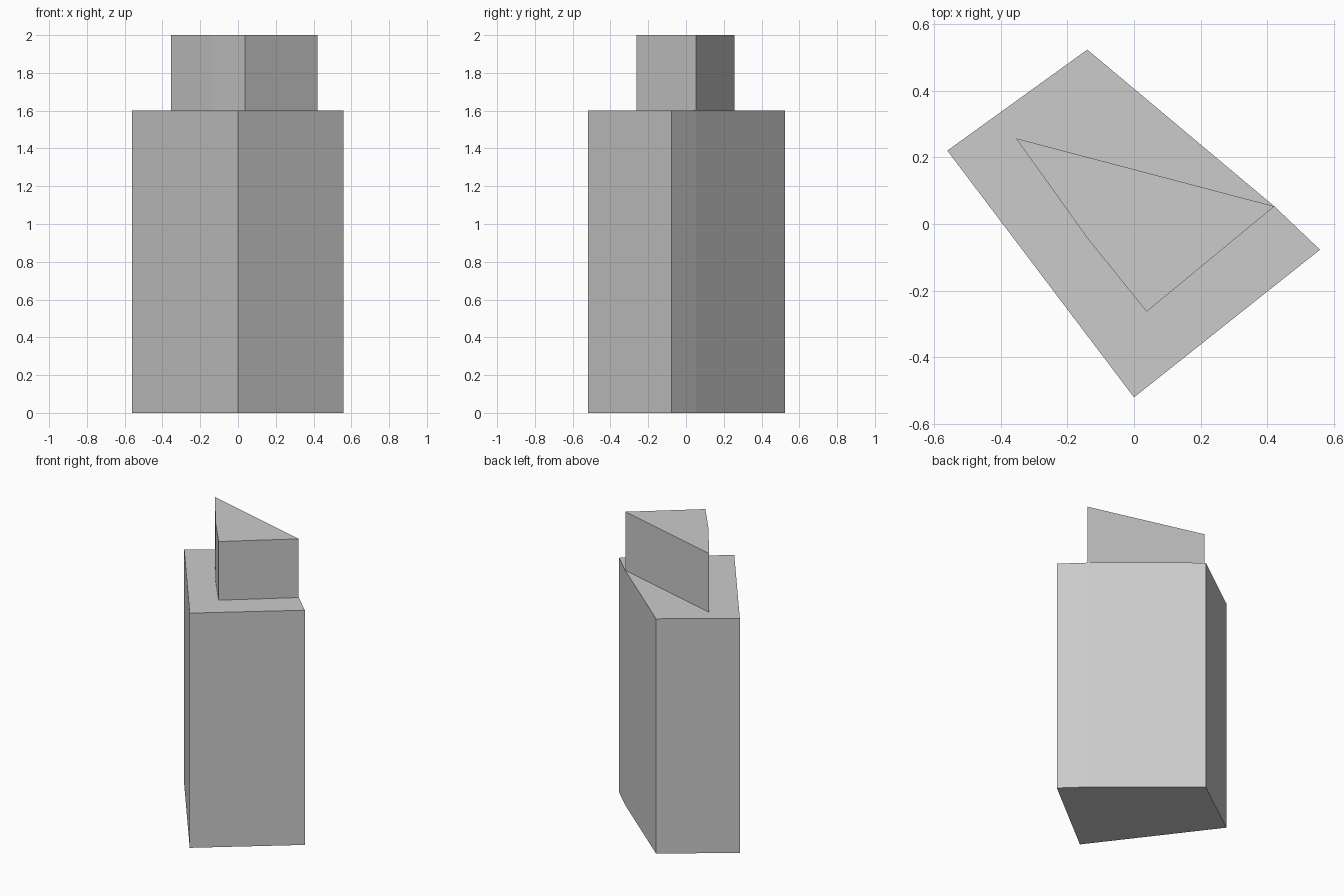
import bpy
import bmesh

if "Cube" in bpy.data.objects:
    bpy.data.objects.remove(bpy.data.objects["Cube"])


def prism(name, outline, z0, z1):
    """Extrude a counter-clockwise outline from z0 up to z1."""
    bm = bmesh.new()
    base = bm.faces.new([bm.verts.new((x, y, z0)) for x, y in outline])
    top = bmesh.ops.extrude_face_region(bm, geom=[base], use_keep_orig=True)
    verts = [v for v in top["geom"] if isinstance(v, bmesh.types.BMVert)]
    bmesh.ops.translate(bm, verts=verts, vec=(0, 0, z1 - z0))
    bmesh.ops.recalc_face_normals(bm, faces=bm.faces)
    mesh = bpy.data.meshes.new(name)
    bm.to_mesh(mesh)
    bm.free()
    obj = bpy.data.objects.new(name, mesh)
    bpy.context.collection.objects.link(obj)
    return obj


# Main tower block
prism("lower_block",
      [(0, -0.52), (0.558, -0.077), (0.421, 0.053), (-0.14, 0.523), (-0.56, 0.22)],
      0.0, 1.6)

# Smaller wedge-shaped rooftop block
prism("roof_block",
      [(0.038, -0.263), (0.421, 0.053), (-0.354, 0.257), (-0.138, -0.045)],
      1.6, 2.0)
